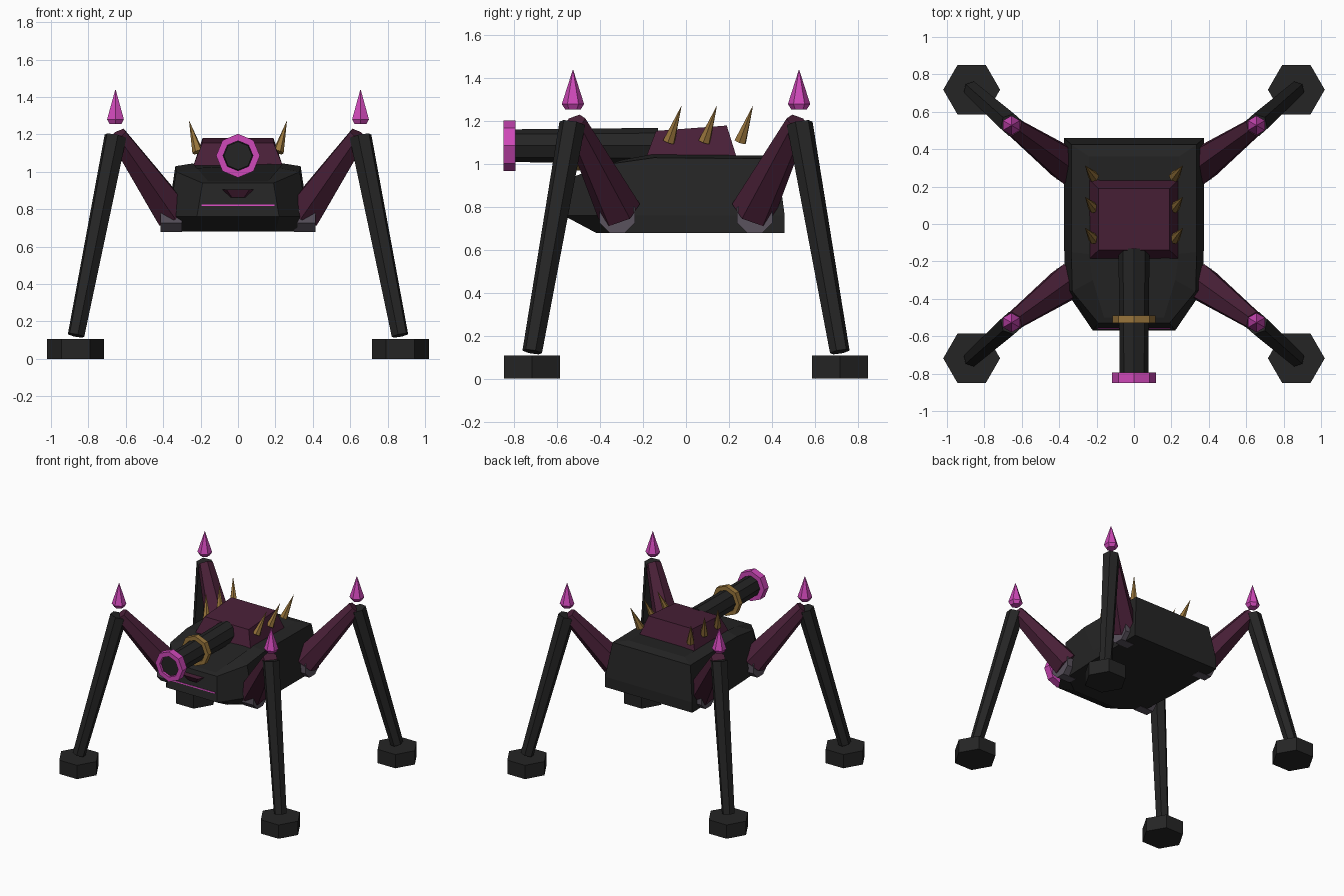
import bpy, bmesh, math
from mathutils import Vector, Matrix

if "Cube" in bpy.data.objects:
    bpy.data.objects.remove(bpy.data.objects["Cube"])


def material(name, rgb):
    m = bpy.data.materials.new(name)
    m.diffuse_color = (*rgb, 1)
    m.use_nodes = True
    m.node_tree.nodes["Principled BSDF"].inputs["Base Color"].default_value = m.diffuse_color
    return m


CHARCOAL = material("charcoal", (0.018, 0.018, 0.018))
PLUM = material("plum", (0.066, 0.014, 0.038))
PINK = material("hot pink", (0.62, 0.065, 0.48))
GOLD = material("old gold", (0.32, 0.18, 0.045))
GREY = material("joint grey", (0.10, 0.085, 0.11))


def finish(bm, name, mat):
    bmesh.ops.recalc_face_normals(bm, faces=bm.faces)
    me = bpy.data.meshes.new(name)
    bm.to_mesh(me)
    bm.free()
    me.materials.append(mat)
    ob = bpy.data.objects.new(name, me)
    bpy.context.collection.objects.link(ob)
    return ob


def loft(name, rings, mat, closed=False):
    """Skin a stack of equal-length rings; closed joins last ring to first."""
    bm = bmesh.new()
    vs = [[bm.verts.new(p) for p in r] for r in rings]
    n = len(vs[0])
    pairs = list(zip(vs, vs[1:])) + ([(vs[-1], vs[0])] if closed else [])
    for a, b in pairs:
        for i in range(n):
            j = (i + 1) % n
            bm.faces.new((a[i], a[j], b[j], b[i]))
    if not closed:
        bm.faces.new(vs[0])
        bm.faces.new(vs[-1])
    return finish(bm, name, mat)


def rod(name, a, b, r1, r2, n, mat, turn=0.0):
    """Tapered n-sided bar from a to b."""
    a, b = Vector(a), Vector(b)
    d = b - a
    bm = bmesh.new()
    rot = d.to_track_quat('Z', 'Y').to_matrix().to_4x4()
    bmesh.ops.create_cone(bm, cap_ends=True, segments=n, radius1=r1, radius2=r2,
                          depth=d.length,
                          matrix=Matrix.Translation((a + b) / 2) @ rot @ Matrix.Rotation(turn, 4, 'Z'))
    return finish(bm, name, mat)


def oct_ring(r, y, z=1.086):
    return [(r * math.cos(k * math.pi / 4), y, z + r * math.sin(k * math.pi / 4)) for k in range(8)]


def collar(name, y0, y1, outer, inner, mat):
    loft(name, [oct_ring(outer, y0), oct_ring(outer, y1),
                oct_ring(inner, y1), oct_ring(inner, y0)], mat, closed=True)


def outline(half):
    """Mirror a right-hand outline (back to front) across x = 0."""
    return half + [(-x, y, z) for x, y, z in reversed(half)]


# Hull with sloped nose
loft("hull", [
    outline([(.375, .46, .68), (.375, .0, .68), (.36, -.30, .68), (.20, -.42, .68)]),
    outline([(.375, .46, .76), (.375, .0, .76), (.37, -.35, .76), (.22, -.57, .76)]),
    outline([(.335, .425, 1.025), (.335, -.15, 1.03), (.33, -.36, 1.0), (.19, -.53, .94)]),
    outline([(.24, .36, 1.04), (.24, -.16, 1.045), (.22, -.30, 1.02), (.16, -.50, .95)]),
], CHARCOAL)

# Nose trim: thin light strip and plum wedge
loft("nose_strip", [[(-.195, y, z), (.195, y, z), (.195, y2, z), (-.195, y2, z)]
                    for z, y, y2 in ((.818, -.561, -.552), (.826, -.559, -.55))], PINK)
loft("nose_wedge", [[(-w, -.53, z), (w, -.53, z), (w * .7, f, z), (-w * .7, f, z)]
                    for w, z, f in ((.045, .862, -.56), (.088, .905, -.585))], PLUM)


# Turret
def rect(w, y0, y1, z0, z1):
    return [(-w, y0, z0), (w, y0, z0), (w, y1, z1), (-w, y1, z1)]


loft("turret", [rect(.238, -.185, .235, 1.035, 1.035),
                rect(.19, -.14, .19, 1.155, 1.18)], PLUM)

# Gun barrel, muzzle ring and gold band
loft("barrel", [oct_ring(.083, -.13), oct_ring(.08, -.45), oct_ring(.076, -.835)], CHARCOAL)
collar("muzzle_ring", -.85, -.795, .117, .080, PINK)
collar("barrel_band", -.53, -.49, .116, .084, GOLD)

# Six turret spikes
for s in (-1, 1):
    for y in (-.08, .085, .253):
        rod("turret_spike", (s * .215, y, 1.105), (s * .262, y + .06, 1.275), .03, 0, 6, GOLD)

# Four legs
for sx in (-1, 1):
    for sy in (-1, 1):
        def P(x, y, z):
            return (sx * x, sy * y, z)
        rod("hip_joint", P(.30, .32, .762), P(.415, .32, .762), .09, .09, 8, GREY, math.pi / 8)
        rod("thigh", P(.355, .312, .78), P(.645, .52, 1.195), .105, .055, 6, PLUM)
        rod("shin", P(.655, .53, 1.19), P(.866, .717, .125), .062, .047, 6, CHARCOAL)
        rod("foot", P(.868, .718, 0), P(.868, .718, .107), .152, .152, 6, CHARCOAL, math.pi / 6)
        # Floating knee spike with a small tapered base
        c = P(.655, .527, 0)
        hexa = lambda r, z: [(c[0] + r * math.cos(k * math.pi / 3 + math.pi / 6),
                              c[1] + r * math.sin(k * math.pi / 3 + math.pi / 6), z) for k in range(6)]
        loft("knee_spike", [hexa(.036, 1.255), hexa(.052, 1.28), hexa(.001, 1.44)], PINK)
